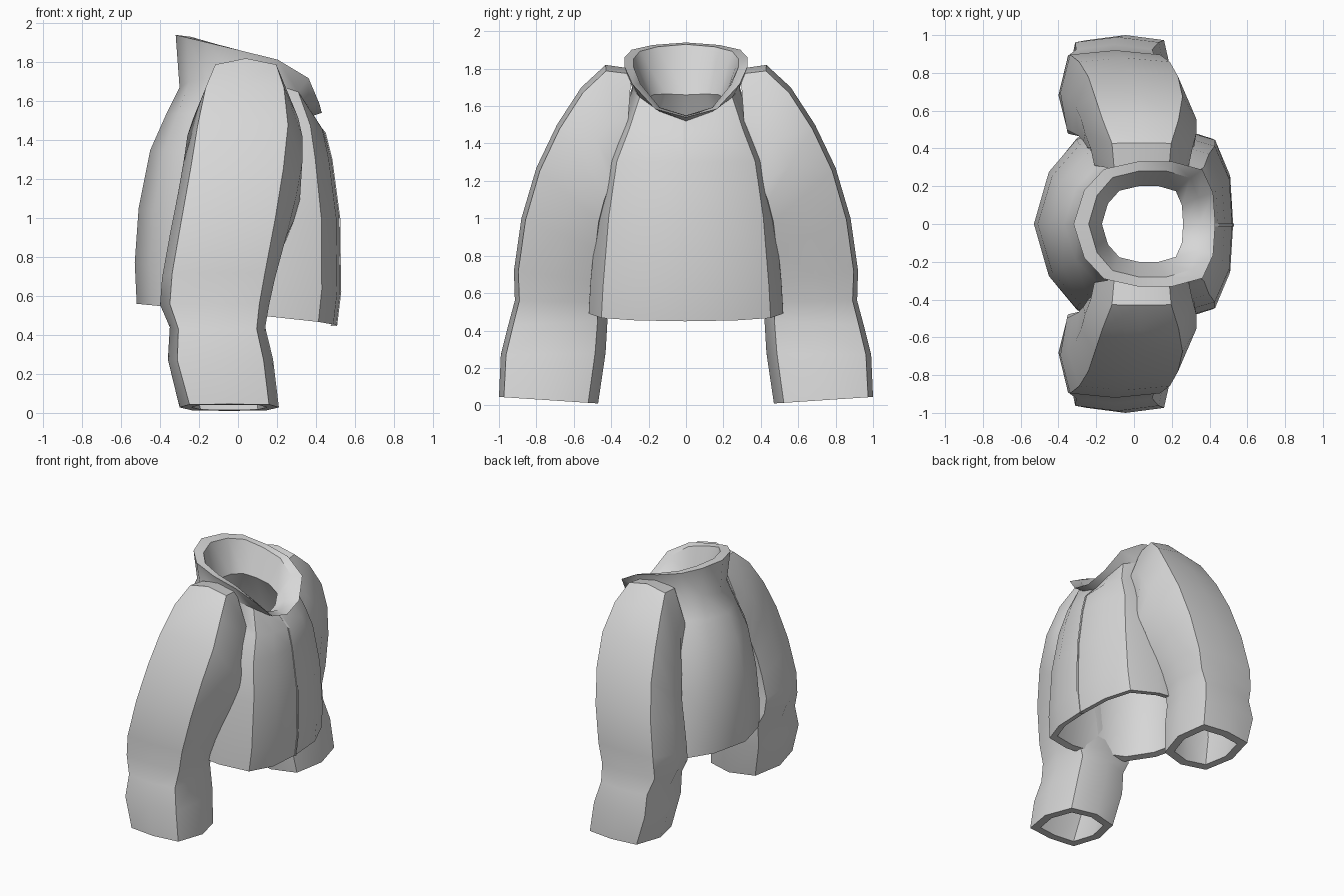
import bpy, bmesh, math

cube = bpy.data.objects.get("Cube")
if cube:
    bpy.data.objects.remove(cube, do_unlink=True)

# One plain cloth colour
GREY = (0.68, 0.68, 0.68, 1)
cloth = bpy.data.materials.new("light_grey_cloth")
cloth.use_nodes = True
cloth.diffuse_color = GREY
cloth.node_tree.nodes["Principled BSDF"].inputs["Base Color"].default_value = GREY


def loft(name, rings, angle):
    """Skin a list of equal rings into one closed shell (last ring joins the first)."""
    bm = bmesh.new()
    rows = [[bm.verts.new(p) for p in ring] for ring in rings]
    n = len(rows[0])
    for a, b in zip(rows, rows[1:] + rows[:1]):
        for i in range(n):
            j = (i + 1) % n
            bm.faces.new((a[i], a[j], b[j], b[i]))
    bmesh.ops.recalc_face_normals(bm, faces=bm.faces)
    mesh = bpy.data.meshes.new(name)
    bm.to_mesh(mesh)
    bm.free()
    mesh.materials.append(cloth)
    obj = bpy.data.objects.new(name, mesh)
    bpy.context.collection.objects.link(obj)
    bpy.ops.object.select_all(action='DESELECT')
    obj.select_set(True)
    bpy.context.view_layer.objects.active = obj
    bpy.ops.object.shade_smooth_by_angle(angle=math.radians(angle))


# Body cross-section, back to front, mirrored across y
HALF = [(-1, 0), (-.85, .54), (-.57, .88), (-.1, 1), (.4, 1), (.82, .87), (.97, .5), (1, 0)]
BODY = HALF + [(u, -v) for u, v in HALF[-2:0:-1]]


def body_ring(back, front, width, z_back, z_front, dip=0, rise=0):
    """dip is the share of the height drop that happens only at the very front."""
    mid, half = (back + front) / 2, (front - back) / 2
    ring = []
    for u, v in BODY:
        t = (u + 1) / 2
        drop = (1 - dip) * t + dip * t ** 14
        ring.append((mid + half * u, width * v,
                     z_back + (z_front - z_back) * drop + rise * abs(v)))
    return ring


# Body and collar: up the outside, over the collar rim, down the lining
loft("jacket_body", [body_ring(*r) for r in [
    (-.52, .505, .52, .56, .45, .1),
    (-.53, .525, .51, .77, .62),
    (-.51, .52, .475, 1.05, 1.0),
    (-.45, .48, .425, 1.35, 1.30),
    (-.37, .445, .35, 1.53, 1.44, 0, .03),
    (-.30, .37, .285, 1.67, 1.52, .55, .07),
    (-.32, .43, .33, 1.94, 1.54, .55),
    (-.24, .35, .28, 1.93, 1.55, .55),
    (-.17, .26, .20, 1.66, 1.50, .5, .02),
    (-.36, .40, .35, 1.36, 1.30),
    (-.46, .47, .43, 1.05, 1.0),
    (-.47, .46, .47, .57, .46, .1),
]], 40)

# Raised closure strip down the front middle
FRONT = [(.506, .447), (.527, .62), (.522, 1.0), (.482, 1.30), (.447, 1.44), (.372, 1.52)]
loft("front_closure", [[(x + .003, -.014, z), (x + .003, .002, z),
                        (x - .03, .002, z), (x - .03, -.014, z)] for x, z in FRONT]
     + [[(x - .028, -.012, z), (x - .028, 0, z),
         (x - .03, 0, z), (x - .03, -.012, z)] for x, z in FRONT[::-1]], 28)

# Sleeve rings: outer y, z, inner y, z, back x, front x, outer and inner corner widths
SLEEVE = [
    (1.0, .045, .47, .01, -.30, .21, .8, .76),
    (.99, .27, .43, .28, -.36, .18, .82, .76),
    (.95, .43, .42, .45, -.35, .14, .82, .78),
    (.915, .56, .43, .55, -.40, .16, .82, .82),
    (.92, .72, .45, .66, -.39, .19, .82, .88),
    (.88, 1.0, .44, .82, -.35, .25, .8, .92),
    (.80, 1.27, .43, .95, -.31, .30, .78, .95),
    (.69, 1.50, .41, 1.05, -.28, .33, .76, .96),
    (.56, 1.70, .39, 1.12, -.26, .33, .68, .96),
    (.43, 1.82, .37, 1.18, -.23, .31, .58, .96),
    (.29, 1.80, .33, 1.23, -.21, .29, .58, .96),
]


def sleeve_ring(r, side, scale=1.0):
    yo, zo, yi, zi, back, front, c, k = r
    shape = [(0, 1), (c, .95), (1, .52), (k, .1), (0, 0), (-k, .1), (-1, .52), (-c, .95)]
    mid, half = (back + front) / 2, (front - back) / 2
    ring = []
    for u, v in shape:
        v = .5 + (v - .5) * scale
        ring.append((mid + half * u * scale, side * (yi + (yo - yi) * v), zi + (zo - zi) * v))
    return ring


# Hollow sleeves with a thick cuff edge
for name, side in (("left_sleeve", 1), ("right_sleeve", -1)):
    outside = [sleeve_ring(r, side) for r in SLEEVE]
    lining = [sleeve_ring(r, side, .76) for r in SLEEVE[::-1]]
    loft(name, outside + lining, 32)
